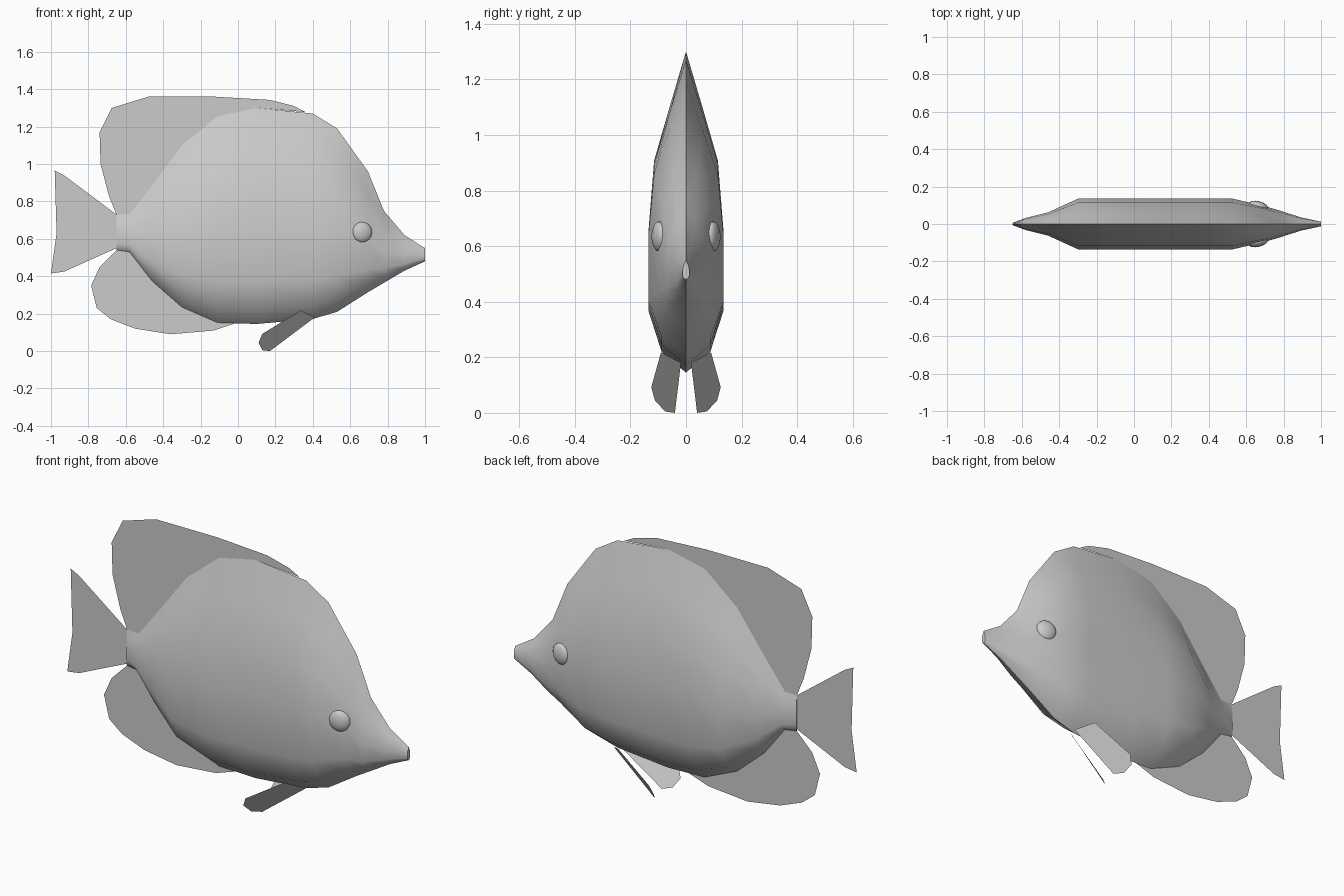
import bpy, math

if "Cube" in bpy.data.objects:
    bpy.data.objects.remove(bpy.data.objects["Cube"])

def make(name, verts, faces, smooth=None):
    me = bpy.data.meshes.new(name)
    me.from_pydata(verts, [], faces)
    me.validate()
    ob = bpy.data.objects.new(name, me)
    bpy.context.collection.objects.link(ob)
    bpy.ops.object.select_all(action='DESELECT')
    ob.select_set(True)
    bpy.context.view_layer.objects.active = ob
    if smooth:
        bpy.ops.object.shade_smooth_by_angle(angle=math.radians(smooth))
    return ob

# Body stations: x, top z, bottom z, half width
stations = [
    (-.65, .73, .54, .006), (-.58, .73, .53, .032), (-.46, .885, .375, .062),
    (-.30, 1.10, .235, .135), (-.11, 1.255, .152, .135), (.10, 1.30, .145, .135),
    (.40, 1.27, .172, .135), (.53, 1.19, .21, .135), (.695, .96, .315, .096),
    (.78, .75, .365, .072), (.89, .62, .43, .036), (1.0, .55, .48, .012)]
# Cross-section: height fraction, width fraction (top ridge to keel)
section = [(1, 0), (.83, .43), (.66, .85), (.44, 1), (.195, 1), (.065, .65), (0, 0)]
loop = [(h, w) for h, w in section] + [(h, -w) for h, w in section[-2:0:-1]]

verts = [(x, w * hw, b + h * (t - b)) for x, t, b, hw in stations for h, w in loop]
n, m = len(loop), len(stations)
faces = [(i*n + j, i*n + (j+1) % n, (i+1)*n + (j+1) % n, (i+1)*n + j)
         for i in range(m - 1) for j in range(n)]
faces += [tuple(range(n)), tuple(range(m*n - 1, (m-1)*n - 1, -1))]
body = make("body", verts, [f[::-1] for f in faces], 35)

# Thin median fins, flat sheets on the centre plane
def fin(name, outline):
    return make(name, [(x, 0, z) for x, z in outline], [tuple(range(len(outline)))])

back = [(x, t) for x, t, b, w in stations]
belly = [(x, b) for x, t, b, w in stations]
fin("dorsal_fin", [(-.65, .73), (-.69, .83), (-.735, 1.0), (-.74, 1.17), (-.675, 1.30),
                   (-.48, 1.36), (-.12, 1.36), (.17, 1.343), (.30, 1.31), (.36, 1.278)]
    + back[5:0:-1])
fin("anal_fin", [(-.65, .54), (-.74, .45), (-.785, .35), (-.755, .23), (-.68, .17),
                 (-.55, .12), (-.36, .09), (-.13, .11), (-.01, .15)] + belly[4:0:-1])
fin("tail_fin", [(-.65, .73), (-.65, .55), (-.93, .425), (-1.0, .415), (-.97, .63),
                 (-.98, .965), (-.93, .94)])

# Paired pelvic fins and eyes
pelvic = [(.335, .09, .218), (.13, .125, .092), (.11, .112, .045), (.13, .075, .005),
          (.17, .04, 0), (.41, .018, .18)]
for side, s in (("left", 1), ("right", -1)):
    make("pelvic_fin_" + side, [(x, s*y, z) for x, y, z in pelvic], [tuple(range(6))])
    bpy.ops.mesh.primitive_uv_sphere_add(segments=16, ring_count=8, radius=1,
                                         location=(.664, s*.096, .635))
    eye = bpy.context.object
    eye.name = "eye_" + side
    eye.scale = (.055, .026, .055)
    eye.rotation_euler = (0, 0, -s*.25)
    bpy.ops.object.shade_smooth_by_angle(angle=math.radians(40))
